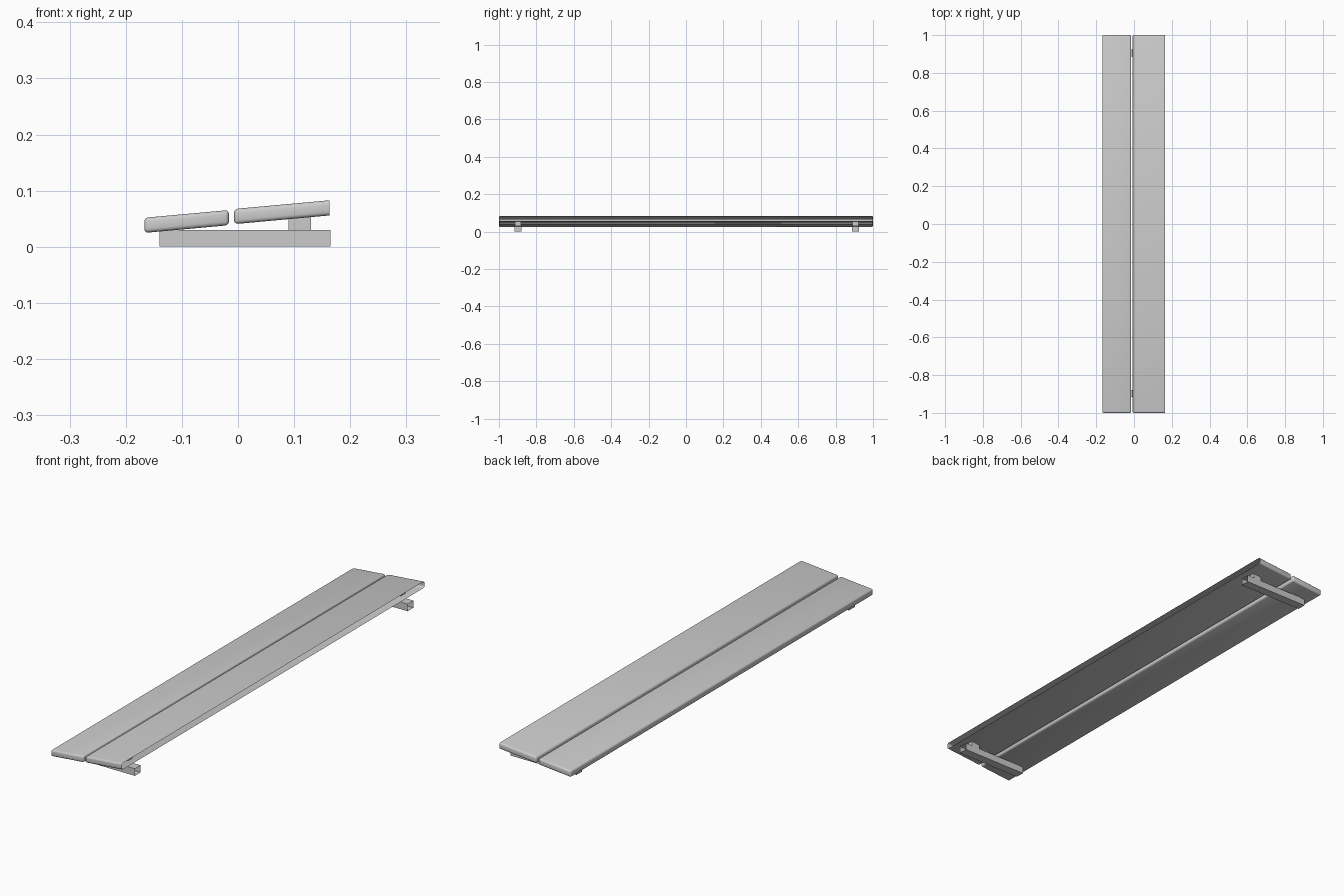
import bpy
import bmesh
from mathutils import Matrix, Vector

if "Cube" in bpy.data.objects:
    bpy.data.objects.remove(bpy.data.objects["Cube"])

SLOPE = 0.091
grey = bpy.data.materials.new("plain_grey")
grey.use_nodes = True
colour = (0.6, 0.6, 0.6, 1)
grey.diffuse_color = colour
grey.node_tree.nodes["Principled BSDF"].inputs["Base Color"].default_value = colour


def box(name, low, high, open_sides=(), bevel=0, slope=0):
    """Box between two corners, with optional open sides, rounding and tilt."""
    low, high = Vector(low), Vector(high)
    middle = (low + high) / 2
    bm = bmesh.new()
    bmesh.ops.create_cube(bm, size=1, matrix=Matrix.Diagonal((*(high - low), 1)))
    bm.normal_update()
    removed = [f for f in bm.faces
               if any(f.normal.dot(Vector(s)) > 0.9 for s in open_sides)]
    bmesh.ops.delete(bm, geom=removed, context="FACES")
    if bevel:
        edges = [e for e in bm.edges if not e.is_boundary]
        bmesh.ops.bevel(bm, geom=edges, offset=bevel, segments=3,
                        profile=0.5, affect="EDGES")
    for v in bm.verts:
        v.co.z += slope * v.co.x
    mesh = bpy.data.meshes.new(name)
    bm.to_mesh(mesh)
    bm.free()
    obj = bpy.data.objects.new(name, mesh)
    obj.location = middle
    mesh.materials.append(grey)
    bpy.context.collection.objects.link(obj)
    if bevel:
        mesh.shade_smooth()
    return obj


RIGHT, UP, DOWN = (1, 0, 0), (0, 0, 1), (0, 0, -1)

# Two tilted seat boards; the second is an open shell along its outer edge
box("outer_board", (-0.167, -1, 0.0315), (-0.016, 1, 0.0585),
    bevel=0.007, slope=SLOPE)
box("inner_board", (-0.007, -1, 0.048), (0.163, 1, 0.075),
    open_sides=[RIGHT], bevel=0.007, slope=SLOPE)

# Bearers with a short post holding up the higher board
for end, y in (("front", -0.898), ("back", 0.906)):
    box(end + "_bearer", (-0.14, y - 0.019, 0), (0.165, y + 0.019, 0.03),
        open_sides=[RIGHT])
    box(end + "_post", (0.09, y - 0.016, 0.03), (0.13, y + 0.016, 0.055),
        open_sides=[UP, DOWN])
